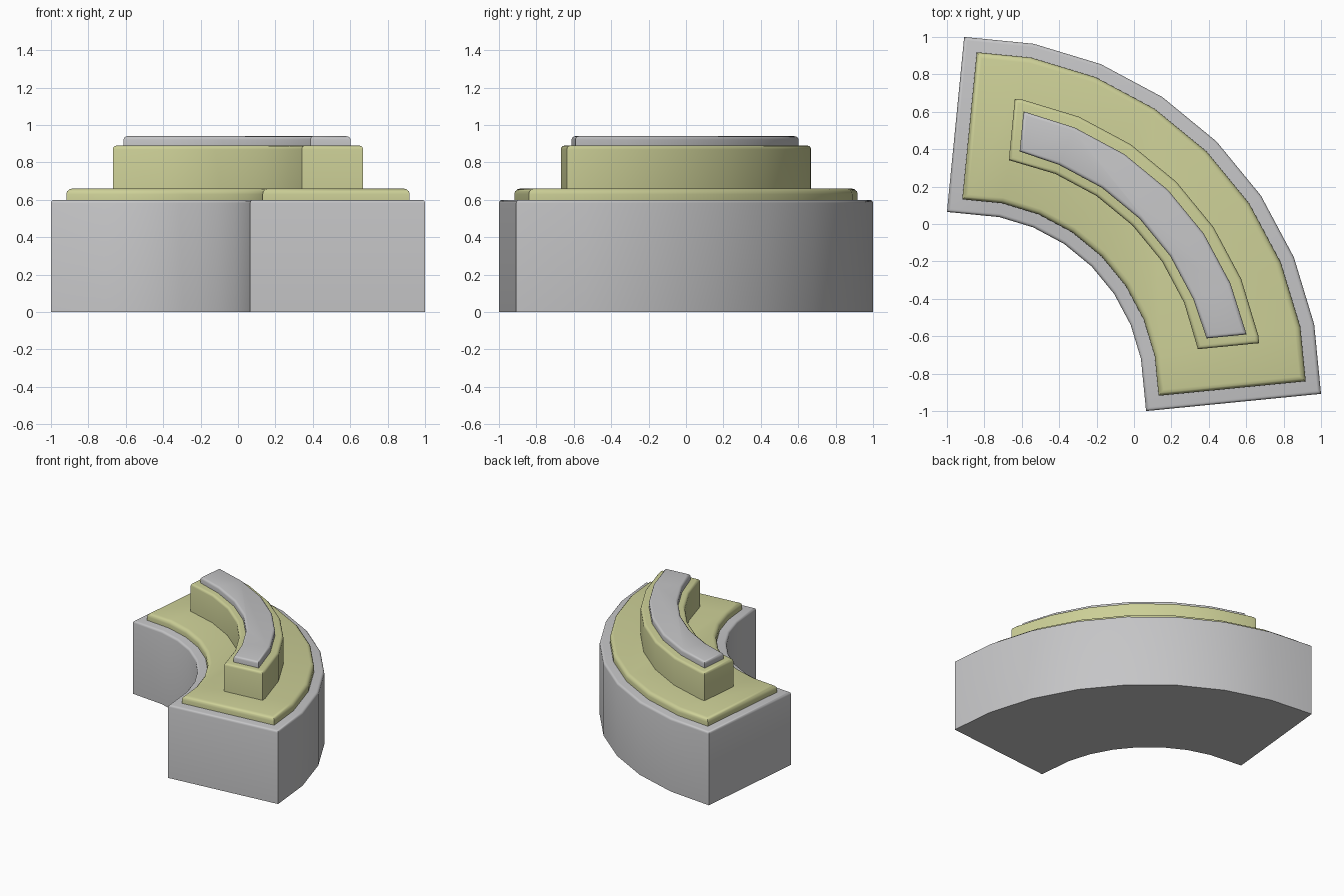
import bpy, bmesh, math
from mathutils import Vector

if "Cube" in bpy.data.objects:
    bpy.data.objects.remove(bpy.data.objects["Cube"], do_unlink=True)


def material(name, rgb):
    m = bpy.data.materials.new(name)
    m.use_nodes = True
    m.diffuse_color = (*rgb, 1)
    bsdf = m.node_tree.nodes["Principled BSDF"]
    bsdf.inputs["Base Color"].default_value = (*rgb, 1)
    bsdf.inputs["Roughness"].default_value = 0.7
    return m


grey = material("light grey", (0.56, 0.56, 0.57))
yellow = material("pale yellow green", (0.61, 0.63, 0.31))

# Quarter-turn path: outer radius, centre and number of straight segments
RADIUS, CENTRE, SEGMENTS = 1.908, -0.908, 8
STEP = math.pi / 2 / SEGMENTS
HALF = STEP / 2
LENGTH = 2 * RADIUS * math.sin(HALF)


def edge_points(depth, end):
    """Points along the path, moved inward by depth and shortened at both ends."""
    along = Vector((math.cos(HALF), -math.sin(HALF)))
    inward = Vector((-math.sin(HALF), -math.cos(HALF)))
    first = Vector((CENTRE, CENTRE + RADIUS)) + along * end + inward * depth
    points = [first]
    radius = RADIUS - depth / math.cos(HALF)
    clear = LENGTH - depth * math.tan(HALF) > end + 0.02
    skip = 1 if clear else 2
    for i in range(skip, SEGMENTS + 1 - skip):
        a = math.pi / 2 - i * STEP
        points.append(Vector((CENTRE + radius * math.cos(a),
                              CENTRE + radius * math.sin(a))))
    points.append(first.yx)
    return points


def curved_slab(name, outer, inner, end, bottom, top, bevel, mat):
    """Curved block with a rounded top rim."""
    outline = edge_points(outer, end) + edge_points(inner, end)[::-1]
    bm = bmesh.new()
    base = bm.faces.new([bm.verts.new((p.x, p.y, bottom)) for p in outline])
    ext = bmesh.ops.extrude_face_region(bm, geom=[base], use_keep_orig=True)
    for v in ext["geom"]:
        if isinstance(v, bmesh.types.BMVert):
            v.co.z = top
    bmesh.ops.recalc_face_normals(bm, faces=bm.faces)
    rim = [e for e in bm.edges if all(v.co.z > top - 0.001 for v in e.verts)]
    bmesh.ops.bevel(bm, geom=rim, offset=bevel, offset_type='OFFSET',
                    segments=3, profile=0.5, affect='EDGES')
    mesh = bpy.data.meshes.new(name)
    bm.to_mesh(mesh)
    bm.free()
    mesh.materials.append(mat)
    obj = bpy.data.objects.new(name, mesh)
    bpy.context.collection.objects.link(obj)
    bpy.ops.object.select_all(action='DESELECT')
    obj.select_set(True)
    bpy.context.view_layer.objects.active = obj
    bpy.ops.object.shade_smooth_by_angle(angle=math.radians(32))
    return obj


# Stacked tiers from the ground up
curved_slab("base_block", 0.0, 0.94, 0.0, 0.0, 0.60, 0.018, grey)
curved_slab("lower_pad", 0.075, 0.865, 0.075, 0.59, 0.66, 0.03, yellow)
curved_slab("raised_wall", 0.303, 0.632, 0.302, 0.65, 0.89, 0.02, yellow)
curved_slab("top_cap", 0.365, 0.58, 0.355, 0.88, 0.94, 0.018, grey)
